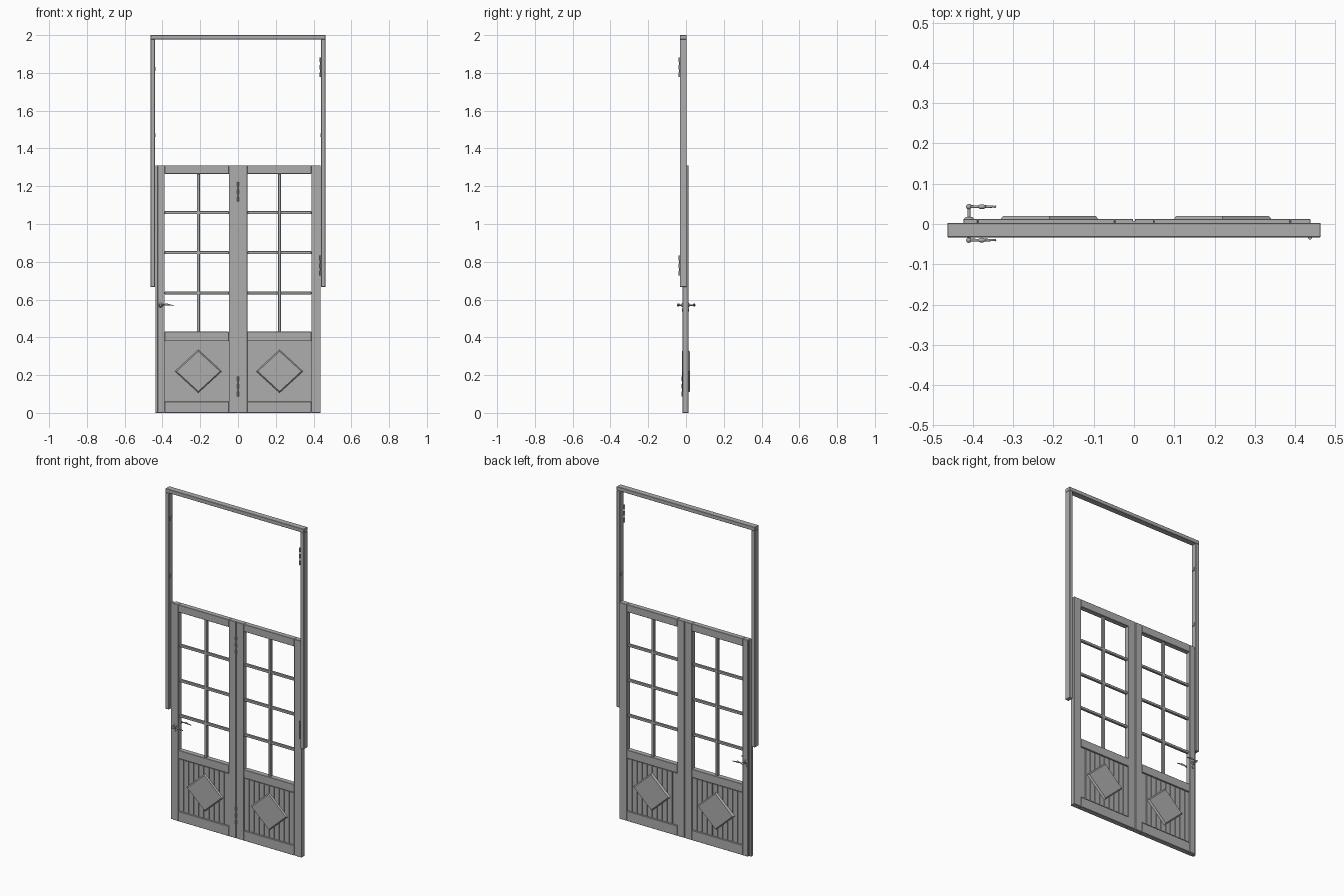
import bpy
import bmesh
import math
from mathutils import Vector, Matrix

default = bpy.data.objects.get("Cube")
if default:
    bpy.data.objects.remove(default, do_unlink=True)

# One plain grey finish
grey = bpy.data.materials.new("grey_paint")
grey.use_nodes = True
tone = (0.42, 0.42, 0.42, 1)
grey.diffuse_color = tone
grey.node_tree.nodes["Principled BSDF"].inputs["Base Color"].default_value = tone


def finish(name, bm, bevel=0.0, smooth=False):
    bmesh.ops.recalc_face_normals(bm, faces=bm.faces)
    mesh = bpy.data.meshes.new(name)
    bm.to_mesh(mesh)
    bm.free()
    mesh.materials.append(grey)
    obj = bpy.data.objects.new(name, mesh)
    bpy.context.collection.objects.link(obj)
    if bevel:
        mod = obj.modifiers.new("soft_edges", "BEVEL")
        mod.width = bevel
        mod.segments = 1
    if smooth:
        bpy.ops.object.select_all(action="DESELECT")
        bpy.context.view_layer.objects.active = obj
        obj.select_set(True)
        bpy.ops.object.shade_smooth_by_angle(angle=math.radians(40))
    return obj


def add_box(bm, x, y, z):
    """Each argument is a (low, high) pair."""
    size = [b - a for a, b in (x, y, z)]
    mid = [(a + b) / 2 for a, b in (x, y, z)]
    bmesh.ops.create_cube(
        bm, size=1, matrix=Matrix.Translation(mid) @ Matrix.Diagonal((*size, 1)))


def add_rod(bm, start, end, r1, r2=None):
    start, end = Vector(start), Vector(end)
    axis = end - start
    turn = axis.to_track_quat("Z", "Y").to_matrix().to_4x4()
    bmesh.ops.create_cone(
        bm, cap_ends=True, segments=12, radius1=r1, radius2=r1 if r2 is None else r2,
        depth=axis.length, matrix=Matrix.Translation((start + end) / 2) @ turn)


def add_ball(bm, centre, radius, stretch=1):
    bmesh.ops.create_uvsphere(
        bm, u_segments=12, v_segments=8, radius=radius,
        matrix=Matrix.Translation(centre) @ Matrix.Diagonal((stretch, 1, 1, 1)))


# Raised door frame: two jambs and a head
frame_y = (-0.033, 0.003)
for side, name in ((-1, "right_jamb"), (1, "left_jamb")):
    bm = bmesh.new()
    add_box(bm, sorted((side * 0.463, side * 0.44)), frame_y, (0.667, 1.977))
    finish(name, bm, 0.0015)
bm = bmesh.new()
add_box(bm, (-0.463, 0.463), frame_y, (1.977, 2.0))
finish("frame_head", bm, 0.0015)

# Door leaves
door_y = (-0.018, 0.013)
top, glass_top, glass_low, panel_top, panel_low = 1.31, 1.265, 0.43, 0.38, 0.06


def door_leaf(label, x0, x1, in0, in1, bar_x, centre):
    # Stiles and rails
    bm = bmesh.new()
    add_box(bm, (x0, in0), door_y, (0, top))
    add_box(bm, (in1, x1), door_y, (0, top))
    for low, high in ((glass_top, top), (panel_top, glass_low), (0, panel_low)):
        add_box(bm, (in0, in1), door_y, (low, high))
    finish(label + "_door_stiles_and_rails", bm, 0.0015)

    # Glazing bars
    bm = bmesh.new()
    add_box(bm, (bar_x - 0.008, bar_x + 0.008), (-0.011, 0.006), (glass_low, glass_top))
    for z in (0.635, 0.848, 1.06):
        add_box(bm, (in0, in1), (-0.010, 0.005), (z - 0.008, z + 0.008))
    finish(label + "_door_glazing_bars", bm, 0.002)

    # Boarded lower panel with narrow grooves
    bm = bmesh.new()
    add_box(bm, (in0, in1), (-0.009, 0.004), (panel_low, panel_top))
    count = 10
    step = (in1 - in0) / count
    for i in range(count):
        left = in0 + i * step
        add_box(bm, (left + 0.002, left + step - 0.002), (-0.014, 0.009),
                (panel_low + 0.004, panel_top - 0.004))
    finish(label + "_door_boards", bm)

    # Raised diamond on both faces
    for face, base, peak in (("front", -0.013, -0.021), ("back", 0.008, 0.020)):
        bm = bmesh.new()
        rings = []
        for y, half_x, half_z in ((base, 0.125, 0.115), (peak, 0.115, 0.106)):
            rings.append([bm.verts.new((centre + dx * half_x, y, 0.22 + dz * half_z))
                          for dx, dz in ((1, 0), (0, 1), (-1, 0), (0, -1))])
        for ring in rings:
            bm.faces.new(ring)
        for i in range(4):
            j = (i + 1) % 4
            bm.faces.new((rings[0][i], rings[0][j], rings[1][j], rings[1][i]))
        finish(label + "_door_diamond_" + face, bm)


door_leaf("right", -0.424, -0.002, -0.388, -0.048, -0.21, -0.21)
door_leaf("left", 0.002, 0.438, 0.05, 0.388, 0.22, 0.22)

# Rebated closing edge and the tongue between the leaves
bm = bmesh.new()
add_box(bm, (-0.438, -0.424), (-0.015, 0.002), (0, top))
finish("closing_edge", bm, 0.001)
bm = bmesh.new()
add_box(bm, (-0.004, 0.004), (-0.012, 0.008), (0, top))
finish("meeting_tongue", bm)

# Hinges with three knuckles each
hinges = [("frame_hinge", 0.437, -0.034, z) for z in (1.83, 0.78)]
hinges += [("leaf_hinge", 0, -0.018, z) for z in (0.14, 1.17)]
for name, x, y, z in hinges:
    bm = bmesh.new()
    for k in (-1, 0, 1):
        mid = z + k * 0.04
        add_rod(bm, (x, y, mid - 0.012), (x, y, mid + 0.012), 0.005)
    add_rod(bm, (x, y, z - 0.05), (x, y, z + 0.05), 0.002)
    finish(name, bm, smooth=True)

# Small catch plates on the jambs
bm = bmesh.new()
for side, z in ((-1, 1.47), (-1, 1.82), (1, 1.47)):
    add_box(bm, sorted((side * 0.441, side * 0.436)), (-0.024, -0.008), (z - 0.01, z + 0.01))
finish("catch_plates", bm)

# Lever handles on both faces
hx, hz = -0.41, 0.57
bm = bmesh.new()
add_rod(bm, (hx, -0.04, hz), (hx, 0.042, hz), 0.004)
finish("handle_spindle", bm, smooth=True)
for name, wall, y in (("front_handle", -0.018, -0.040), ("back_handle", 0.013, 0.043)):
    out = math.copysign(1, y)
    bm = bmesh.new()
    # Rosette and keyhole plate
    add_rod(bm, (hx, wall, hz), (hx, wall + out * 0.005, hz), 0.012, 0.008)
    add_rod(bm, (hx, wall, 0.545), (hx, wall + out * 0.004, 0.545), 0.008)
    # Lever with a turned swelling and tip
    add_ball(bm, (hx, y, hz), 0.007)
    add_rod(bm, (hx, y, hz), (hx + 0.025, y, hz + 0.004), 0.004, 0.003)
    add_ball(bm, (hx + 0.032, y, hz + 0.004), 0.006, 1.7)
    add_rod(bm, (hx + 0.038, y, hz + 0.003), (hx + 0.066, y, hz - 0.001), 0.004, 0.002)
    add_ball(bm, (hx + 0.065, y, hz - 0.001), 0.003)
    finish(name, bm, smooth=True)
